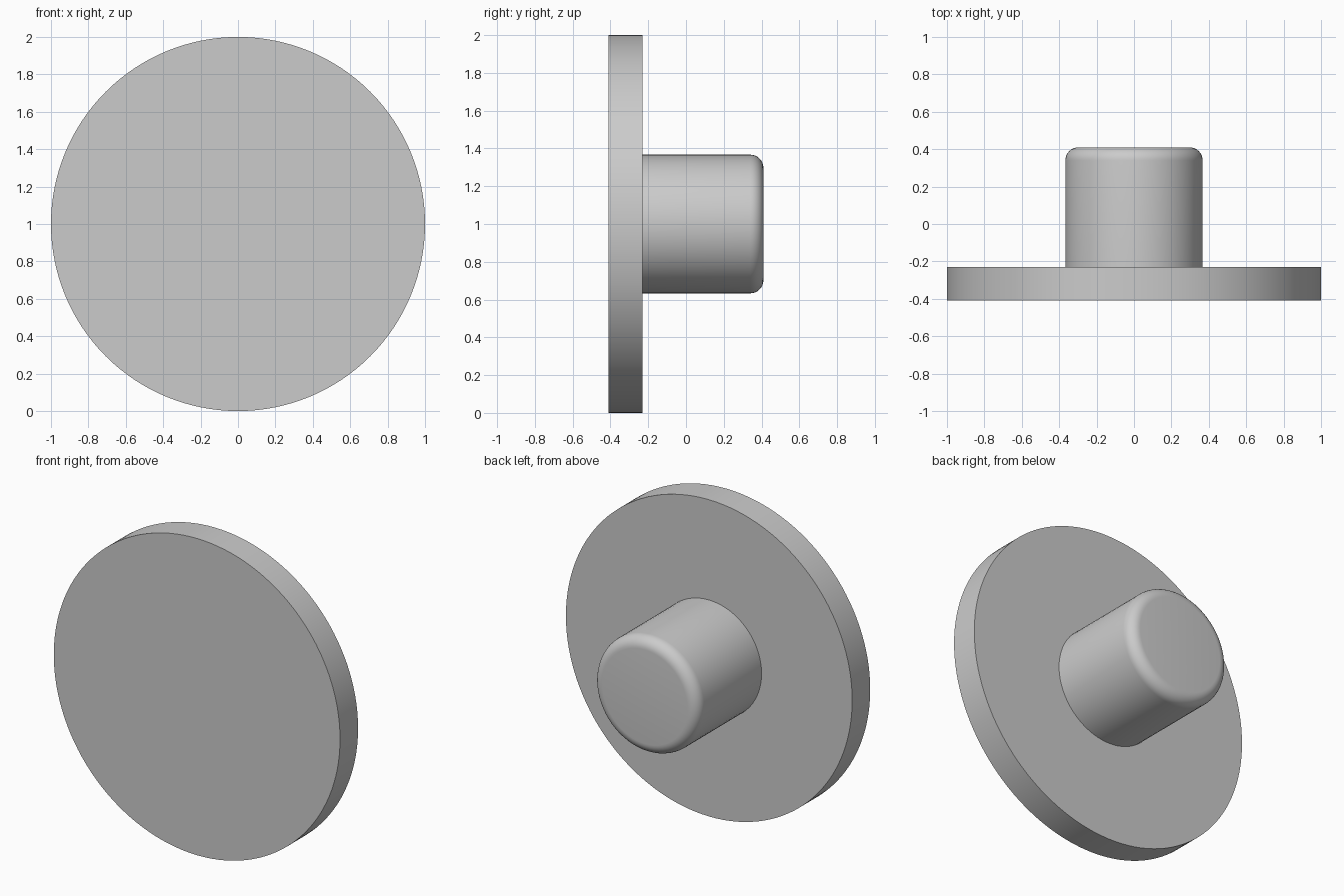
import bpy, bmesh, math
from mathutils import Matrix

cube = bpy.data.objects.get("Cube")
if cube:
    bpy.data.objects.remove(cube, do_unlink=True)

# Single plain grey
grey = bpy.data.materials.new("plain_grey")
grey.use_nodes = True
colour = (0.6, 0.6, 0.6, 1)
grey.diffuse_color = colour
grey.node_tree.nodes["Principled BSDF"].inputs["Base Color"].default_value = colour


def cylinder_along_y(name, radius, front, back, sides, rounding=0):
    """Cylinder on the y axis at z = 1, with an optional rounded back rim."""
    bm = bmesh.new()
    bmesh.ops.create_cone(bm, cap_ends=True, segments=sides, radius1=radius,
                          radius2=radius, depth=back - front,
                          matrix=Matrix.Translation((0, (front + back) / 2, 1))
                          @ Matrix.Rotation(-math.pi / 2, 4, "X"))
    if rounding:
        rim = [e for e in bm.edges if all(v.co.y > back - 0.001 for v in e.verts)]
        bmesh.ops.bevel(bm, geom=rim, offset=rounding, segments=8,
                        profile=0.5, affect="EDGES")
    bmesh.ops.recalc_face_normals(bm, faces=bm.faces)
    mesh = bpy.data.meshes.new(name)
    bm.to_mesh(mesh)
    bm.free()
    mesh.materials.append(grey)
    obj = bpy.data.objects.new(name, mesh)
    bpy.context.collection.objects.link(obj)
    bpy.ops.object.select_all(action="DESELECT")
    obj.select_set(True)
    bpy.context.view_layer.objects.active = obj
    bpy.ops.object.shade_smooth_by_angle(angle=math.radians(30))
    return obj


# Flat round plate at the front
cylinder_along_y("front_disc", 1.0, -0.41, -0.23, 128)

# Stem behind the plate, seated slightly inside it
cylinder_along_y("back_stem", 0.367, -0.25, 0.41, 64, rounding=0.07)
